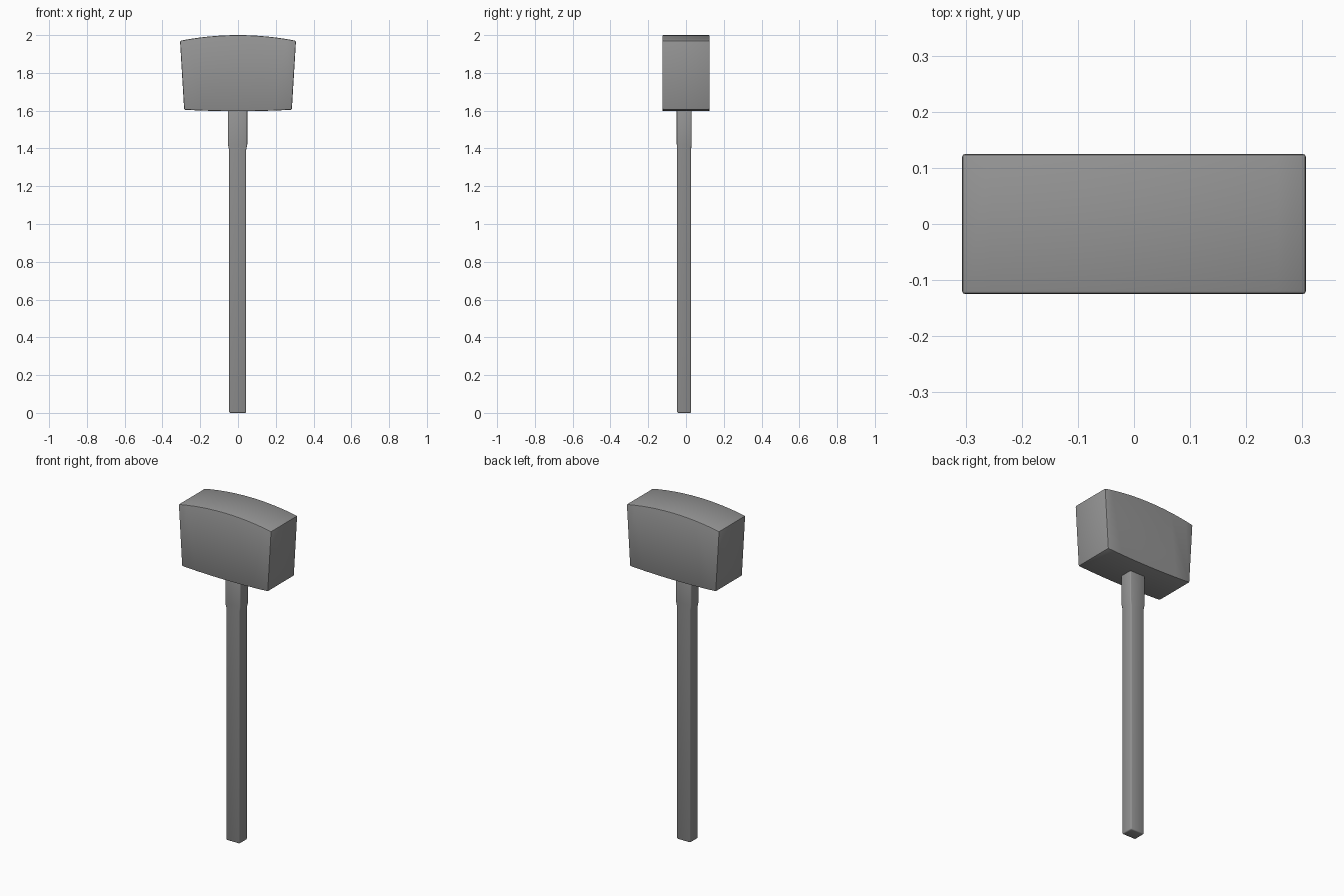
import bpy, bmesh, math

cube = bpy.data.objects.get("Cube")
if cube:
    bpy.data.objects.remove(cube)

grey = bpy.data.materials.new("plain_grey")
grey.use_nodes = True
colour = (0.3, 0.3, 0.3, 1)
grey.diffuse_color = colour
grey.node_tree.nodes["Principled BSDF"].inputs["Base Color"].default_value = colour


def finish(name, bm, bevel, segments, edge_angle):
    """Turn a bmesh into a bevelled, shaded object."""
    bmesh.ops.recalc_face_normals(bm, faces=bm.faces)
    mesh = bpy.data.meshes.new(name)
    bm.to_mesh(mesh)
    bm.free()
    mesh.materials.append(grey)
    obj = bpy.data.objects.new(name, mesh)
    bpy.context.collection.objects.link(obj)
    mod = obj.modifiers.new("soft_edges", "BEVEL")
    mod.width = bevel
    mod.segments = segments
    mod.limit_method = "ANGLE"
    mod.angle_limit = math.radians(40)
    bpy.ops.object.select_all(action="DESELECT")
    obj.select_set(True)
    bpy.context.view_layer.objects.active = obj
    bpy.ops.object.modifier_apply(modifier=mod.name)
    bpy.ops.object.shade_smooth_by_angle(angle=math.radians(edge_angle))
    return obj


# Head: tapered block with a crowned top and a slightly bowed underside
bm = bmesh.new()
steps = 12
ts = [2 * i / steps - 1 for i in range(steps + 1)]
outline = [(0.307 * t, 2.0 - 0.03 * t * t) for t in ts]
outline += [(-0.285 * t, 1.597 + 0.008 * t * t) for t in ts]
face = bm.faces.new([bm.verts.new((x, -0.125, z)) for x, z in outline])
side = bmesh.ops.extrude_face_region(bm, geom=[face])["geom"]
bmesh.ops.translate(bm, vec=(0, 0.25, 0),
                    verts=[v for v in side if isinstance(v, bmesh.types.BMVert)])
finish("mallet_head", bm, 0.006, 2, 35)

# Handle: rectangular shaft that swells into a collar below the head
bm = bmesh.new()
cx, cy = -0.002, -0.01
levels = [(0, 0.045, 0.037), (1.39, 0.045, 0.037),
          (1.42, 0.051, 0.039), (1.65, 0.051, 0.039)]
rings = [[bm.verts.new((cx + sx * hx, cy + sy * hy, z))
          for sx, sy in ((-1, -1), (1, -1), (1, 1), (-1, 1))]
         for z, hx, hy in levels]
for low, high in zip(rings, rings[1:]):
    for i in range(4):
        j = (i + 1) % 4
        bm.faces.new((low[i], low[j], high[j], high[i]))
bm.faces.new(rings[0])
bm.faces.new(rings[-1])
finish("handle", bm, 0.006, 2, 50)
